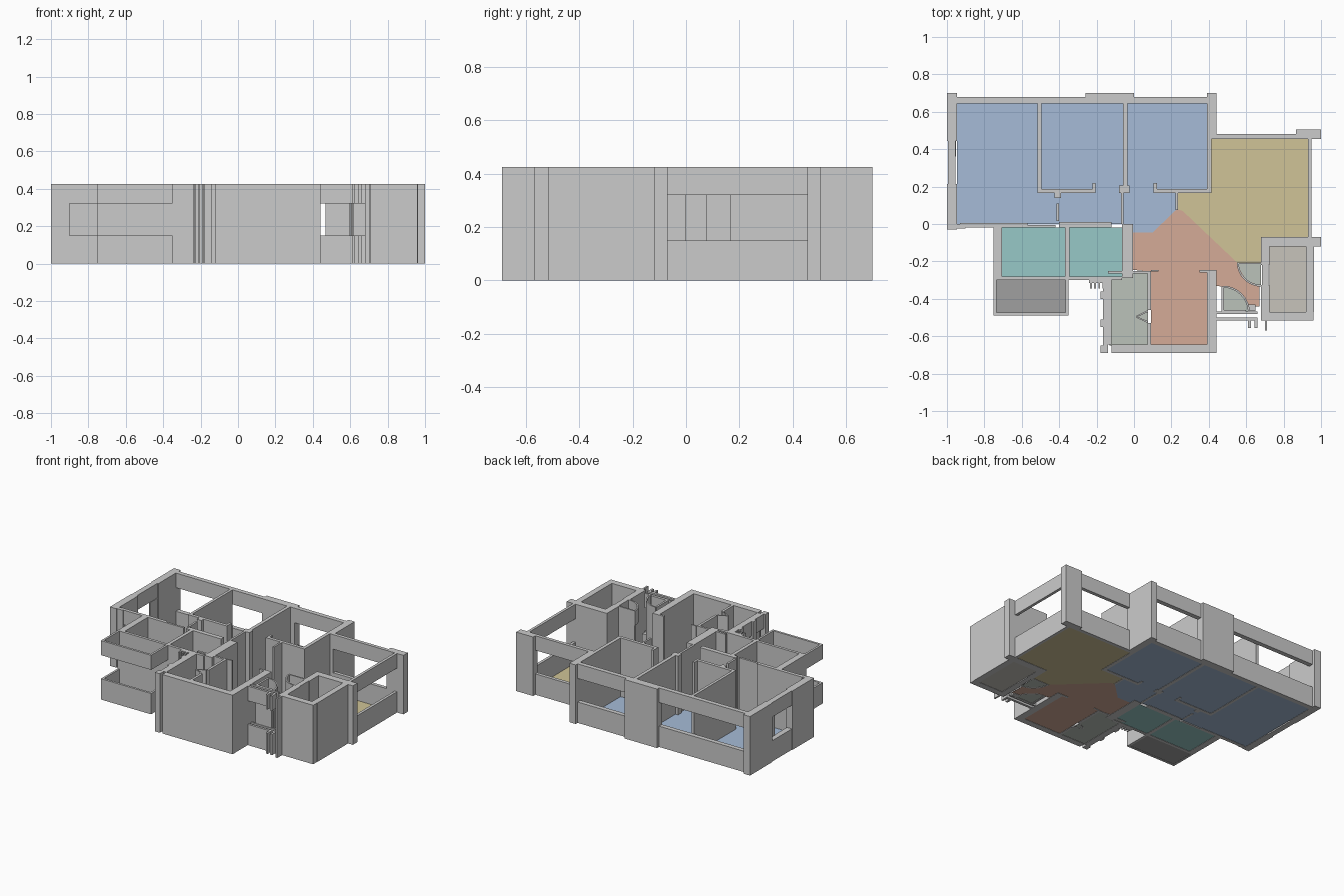
import bpy, bmesh, math

if "Cube" in bpy.data.objects:
    bpy.data.objects.remove(bpy.data.objects["Cube"])

H, SILL, HEAD = 0.425, 0.15, 0.32   # wall top, window sill, window head


def prism(name, pts, z0, z1, mat=None):
    """Extrude a plan outline; z0 == z1 gives a flat sheet."""
    bm = bmesh.new()
    face = bm.faces.new([bm.verts.new((x, y, z0)) for x, y in pts])
    bm.normal_update()
    if face.normal.z < 0:
        face.normal_flip()
    if z1 > z0:
        out = bmesh.ops.extrude_face_region(bm, geom=[face], use_keep_orig=True)
        vs = [g for g in out["geom"] if isinstance(g, bmesh.types.BMVert)]
        bmesh.ops.translate(bm, verts=vs, vec=(0, 0, z1 - z0))
        bmesh.ops.recalc_face_normals(bm, faces=bm.faces[:])
    me = bpy.data.meshes.new(name)
    bm.to_mesh(me)
    bm.free()
    ob = bpy.data.objects.new(name, me)
    bpy.context.collection.objects.link(ob)
    if mat:
        me.materials.append(mat)
    return ob


def rect(x0, x1, y0, y1):
    return [(x0, y0), (x1, y0), (x1, y1), (x0, y1)]


def wall(name, x0, x1, y0, y1, z0=0, z1=H):
    prism(name, rect(x0, x1, y0, y1), z0, z1)


def window(name, x0, x1, y0, y1):
    wall(name + "_sill", x0, x1, y0, y1, 0, SILL)
    wall(name + "_lintel", x0, x1, y0, y1, HEAD, H)


def arc(cx, cy, r, t, a0, a1, n=8):
    ang = [math.radians(a0 + (a1 - a0) * i / n) for i in range(n + 1)]
    pt = lambda a, q: (cx + q * math.cos(a), cy + q * math.sin(a))
    return [pt(a, r) for a in ang] + [pt(a, r - t) for a in reversed(ang)]


def paint(name, r, g, b):
    m = bpy.data.materials.new(name)
    m.diffuse_color = (r, g, b, 1)
    m.use_nodes = True
    m.node_tree.nodes["Principled BSDF"].inputs["Base Color"].default_value = m.diffuse_color
    return m


blue = paint("bedroom_blue", 0.38, 0.50, 0.68)
yellow = paint("living_yellow", 0.63, 0.55, 0.31)
red = paint("hall_red", 0.66, 0.41, 0.31)
teal = paint("bath_teal", 0.31, 0.58, 0.57)
sage = paint("utility_sage", 0.50, 0.54, 0.49)
dark = paint("balcony_dark", 0.35, 0.35, 0.35)
stone = paint("lift_stone", 0.57, 0.55, 0.50)

# Floors
F = 0.002
prism("bedroom_floor", [(-.947, .645), (.39, .645), (.39, .165), (.23, .165), (.23, .08),
      (.10, -.045), (-.01, -.045), (-.01, 0), (-.947, 0)], F, F, blue)
prism("living_floor", [(.41, .455), (.93, .455), (.93, -.07), (.68, -.07), (.68, -.205),
      (.55, -.205), (.26, .07), (.23, .08), (.23, .165), (.41, .165)], F, F, yellow)
prism("hall_floor", [(.23, .08), (.26, .07), (.55, -.205), (.57, -.25), (.60, -.30), (.67, -.33),
      (.67, -.44), (.62, -.44), (.58, -.38), (.53, -.345), (.44, -.33), (.44, -.245),
      (.39, -.245), (.39, -.65), (.09, -.65), (.09, -.255), (-.005, -.245),
      (-.005, -.045), (.10, -.045)], F, F, red)
for n, r, m in (("bath_floor_a", (-.705, -.37, -.28, -.02), teal),
                ("bath_floor_b", (-.345, -.065, -.28, -.02), teal),
                ("balcony_floor", (-.745, -.35, -.49, -.30), dark),
                ("utility_floor", (-.13, .075, -.65, -.26), sage),
                ("lift_floor", (.725, .92, -.47, -.12), stone)):
    prism(n, rect(*r), F, F, m)
prism("closet_floor_upper", arc(.68, -.205, .125, .124, 180, 270), F, F, sage)
prism("closet_floor_lower", arc(.475, -.475, .14, .139, 0, 90), F, F, sage)

# Outer columns and solid walls
for n, *r in (("left_wall_back", -1, -.947, .445, .70),
              ("left_wall_front", -1, -.947, -.03, .215),
              ("left_corner_pier", -.947, -.90, -.025, .0),
              ("back_column", -.26, 0, .645, .70),
              ("back_step_column", .39, .44, .455, .70),
              ("back_right_column", .865, 1.0, .455, .505),
              ("right_front_column", .93, 1.0, -.12, -.07),
              ("hall_right_wall", .39, .44, -.69, -.245),
              ("hall_front_wall", -.12, .39, -.69, -.645),
              ("bath_left_wall", -.75, -.705, -.30, 0),
              ("bath_right_wall", -.065, -.005, -.29, 0)):
    wall(n, *r)

# Window strips: sill below and lintel above
for n, *r in (("left_window", -.995, -.955, .215, .445),
              ("back_window_a", -.947, -.26, .645, .678),
              ("back_window_b", 0, .39, .645, .678),
              ("back_window_c", .44, .865, .455, .48),
              ("right_window", .93, .95, -.07, .455),
              ("front_left_window", -.90, -.75, -.02, 0),
              ("balcony_front", -.75, -.35, -.49, -.474),
              ("balcony_left", -.75, -.735, -.474, -.30),
              ("balcony_right", -.365, -.35, -.474, -.30),
              ("utility_left", -.165, -.14, -.69, -.29),
              ("duct_front", .44, .66, -.517, -.50),
              ("duct_back", .44, .66, -.48, -.468),
              ("duct_spur_a", .61, .625, -.555, -.517),
              ("duct_spur_b", .645, .66, -.555, -.517)):
    window(n, *r)
wall("left_window_pane", -.96, -.952, .36, .445, SILL, HEAD)
wall("front_left_pane", -.93, -.75, -.005, .005)

# Lift shaft
for n, *r in (("lift_back_wall", .68, .93, -.12, -.07),
              ("lift_front_wall", .68, .96, -.515, -.47),
              ("lift_right_wall", .92, .962, -.47, -.12),
              ("lift_left_wall_a", .68, .725, -.22, -.12),
              ("lift_left_wall_b", .68, .725, -.47, -.325),
              ("lift_door", .685, .72, -.325, -.22),
              ("lift_spur", .70, .712, -.57, -.515)):
    wall(n, *r)

# Interior partitions
for n, *r in (("bedroom_partition_a", -.515, -.495, .165, .645),
              ("bedroom_partition_b", -.06, -.035, .165, .645),
              ("corridor_wall_a", -.495, -.205, .165, .188),
              ("corridor_jamb_a", -.222, -.205, .188, .22),
              ("corridor_jamb_b", -.08, -.025, .165, .205),
              ("corridor_wall_b", .105, .39, .165, .188),
              ("corridor_jamb_c", .105, .122, .188, .22),
              ("living_partition", .39, .415, .165, .455),
              ("corridor_stub", -.07, -.055, 0, .165),
              ("door_post", .222, .235, .075, .165),
              ("dressing_wall", -.415, -.40, .015, .11),
              ("dressing_jamb", -.425, -.39, .14, .165),
              ("bath_back_wall_a", -.75, -.57, -.02, .005),
              ("bath_back_wall_b", -.57, -.42, -.02, -.005),
              ("bath_back_wall_c", -.40, -.12, -.02, .012),
              ("bath_divider", -.37, -.345, -.28, -.02),
              ("bath_front_wall", -.705, -.065, -.30, -.28),
              ("utility_left_liner", -.14, -.12, -.645, -.29),
              ("utility_back_wall", -.14, .09, -.265, -.25),
              ("utility_wall_a", .072, .09, -.46, -.265),
              ("utility_wall_b", .072, .09, -.645, -.53),
              ("hall_return", .35, .39, -.26, -.245),
              ("hall_jamb", .09, .13, -.255, -.245),
              ("closet_left_wall", .468, .482, -.47, -.335),
              ("closet_front_wall", .48, .60, -.475, -.46),
              ("closet_back_wall", .555, .68, -.215, -.205),
              ("pipe_box", .61, .65, -.465, -.43, 0, SILL)):
    wall(n, *r)

# Folding door leaves of the utility room
prism("door_leaf_a", [(.075, -.46), (.01, -.492), (.01, -.50), (.075, -.47)], 0, H)
prism("door_leaf_b", [(.075, -.53), (.01, -.50), (.01, -.492), (.075, -.52)], 0, H)

# Curved closet fronts
prism("closet_curve_lower", arc(.475, -.475, .145, .01, 0, 90), 0, H)
for i, (a, b) in enumerate(((0, SILL), (HEAD, H))):
    prism(f"closet_curve_upper_{i}", arc(.68, -.205, .13, .01, 180, 270), a, b)

# Service fins beside the bathroom and utility room
for i in range(4):
    x = -.235 + i * .022
    wall(f"service_fin_{i}", x, x + .01, -.345, -.30)
wall("service_rail", -.24, -.15, -.315, -.30)
for i, y in enumerate((-.40, -.55, -.69)):
    wall(f"utility_fin_{i}", -.178, -.14, y, y + .04)
